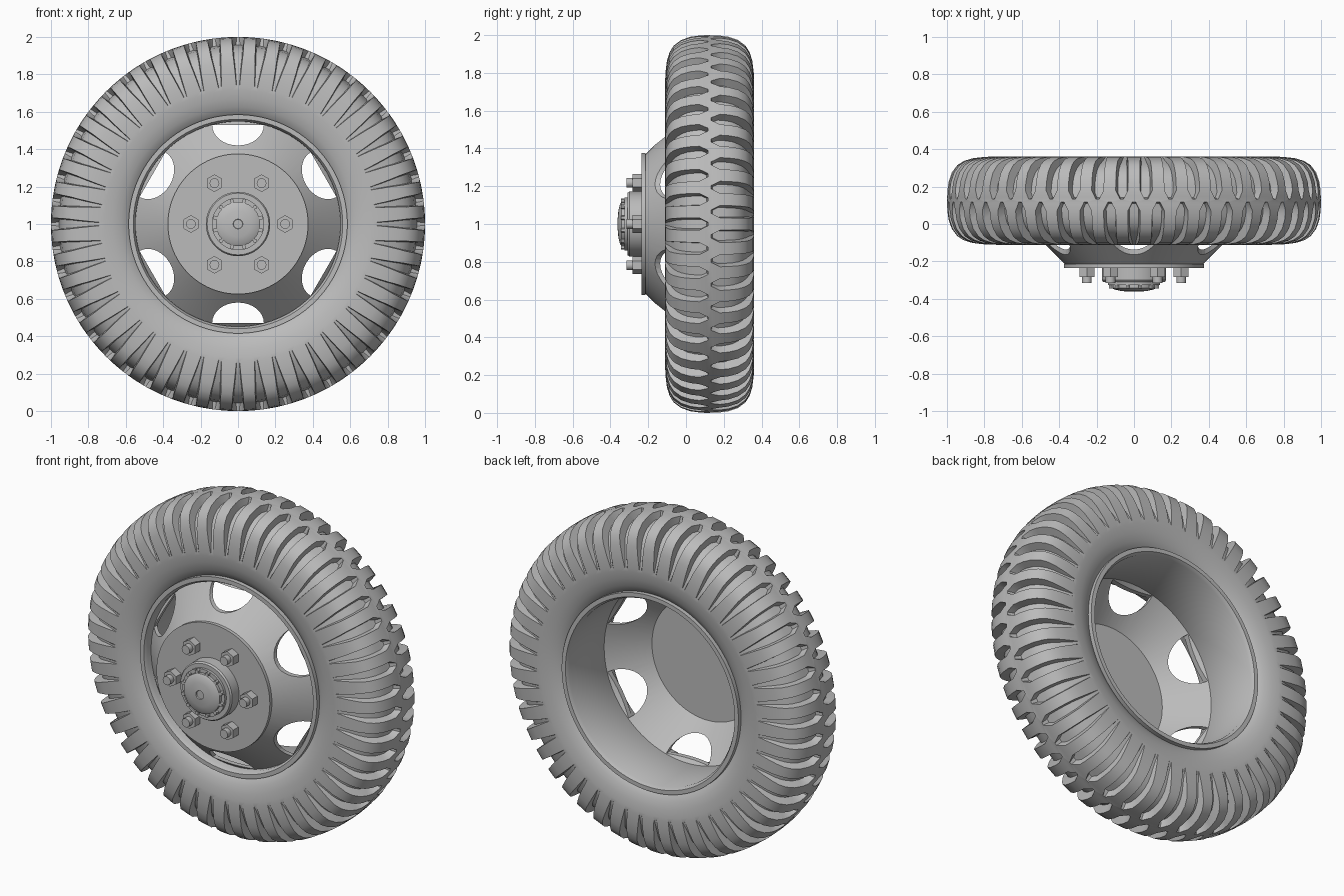
import bpy, bmesh, math
from math import pi, sin, cos
from mathutils import Matrix, Vector

old = bpy.data.objects.get("Cube")
if old:
    bpy.data.objects.remove(old, do_unlink=True)

GREY = (0.5, 0.5, 0.5, 1)
mat = bpy.data.materials.new("plain grey")
mat.use_nodes = True
mat.diffuse_color = GREY
mat.node_tree.nodes["Principled BSDF"].inputs["Base Color"].default_value = GREY

AXLE = Vector((0, 0, 1))
TYRE_Y = 0.125


def finish(bm, name, smooth=True):
    bmesh.ops.remove_doubles(bm, verts=bm.verts, dist=1e-5)
    bmesh.ops.recalc_face_normals(bm, faces=bm.faces)
    me = bpy.data.meshes.new(name)
    bm.to_mesh(me)
    bm.free()
    me.materials.append(mat)
    ob = bpy.data.objects.new(name, me)
    bpy.context.collection.objects.link(ob)
    if smooth:
        select(ob)
        bpy.ops.object.shade_smooth_by_angle(angle=math.radians(32))
    return ob


def select(ob):
    bpy.ops.object.select_all(action='DESELECT')
    ob.select_set(True)
    bpy.context.view_layer.objects.active = ob


def polar(r, a, y):
    return AXLE + Vector((r * sin(a), y, r * cos(a)))


def skin(bm, rings, closed):
    n = len(rings[0])
    count = len(rings) if closed else len(rings) - 1
    for i in range(count):
        a, b = rings[i], rings[(i + 1) % len(rings)]
        for k in range(n):
            m = (k + 1) % n
            bm.faces.new((a[k], a[m], b[m], b[k]))


def lathe(name, profile, steps=96, closed=False, smooth=True):
    """Spin (radius, y) points around the axle."""
    bm = bmesh.new()
    rings = [[bm.verts.new(polar(r, 2 * pi * k / steps, y)) for k in range(steps)]
             for r, y in profile]
    skin(bm, rings, closed)
    bmesh.ops.dissolve_degenerate(bm, dist=1e-6, edges=bm.edges)
    return finish(bm, name, smooth)


def stud(bm, radius, y_back, y_front, sides, ring_radius, angle):
    """Prism along the axle direction, placed on a bolt circle."""
    at = polar(ring_radius, angle, (y_back + y_front) / 2)
    m = Matrix.Translation(at) @ Matrix.Rotation(pi / 2, 4, 'X') @ Matrix.Rotation(pi / 2, 4, 'Z')
    m = m @ Matrix.Rotation(pi / 2, 4, 'Z')
    bmesh.ops.create_cone(bm, cap_ends=True, segments=sides, radius1=radius,
                          radius2=radius, depth=abs(y_front - y_back), matrix=m)


# Tyre: rows of (y offset, radius, groove half width in pitches, groove depth)
LUGS = 48
EVEN = (-3 / 8, -1 / 8, 1 / 8, 3 / 8)
ROWS = [
    (0.008, 1.0, 0.07, 0), (0.02, 1.0, 0.11, 0.042), (0.055, 0.998, 0.25, 0.046),
    (0.10, 0.992, 0.25, 0.048), (0.15, 0.975, 0.25, 0.05), (0.19, 0.945, 0.24, 0.05),
    (0.212, 0.91, 0.23, 0.045), (0.226, 0.865, 0.19, 0.035), (0.234, 0.80, 0.14, 0.022),
    (0.236, 0.735, 0.09, 0), (0.235, 0.715, 0, 0), (0.228, 0.67, 0, 0),
    (0.215, 0.625, 0, 0), (0.195, 0.59, 0, 0), (0.18, 0.575, 0, 0),
]


def tyre_ring(bm, row, side):
    y, r, w, depth = row
    offs = (-w, -0.78 * w, 0.78 * w, w) if w else EVEN
    inward = Vector((-y, 0.79 - r)).normalized()
    ring = []
    for k in range(LUGS * 4):
        k2 = k if side < 0 else k - 2          # far side is staggered half a pitch
        i, j = k2 // 4, k2 % 4
        a = (i + offs[j] + (0.5 if side > 0 else 0)) * 2 * pi / LUGS
        d = depth if j in (1, 2) else 0
        ring.append(bm.verts.new(polar(r + inward.y * d, a, TYRE_Y + side * (y + inward.x * d))))
    return ring


bm = bmesh.new()
rings = [tyre_ring(bm, row, -1) for row in reversed(ROWS)]
rings.append(tyre_ring(bm, (0, 1.0, 0, 0), -1))
rings += [tyre_ring(bm, row, 1) for row in ROWS]
skin(bm, rings, True)
finish(bm, "tyre")

# Rim barrel with a lip on each side
lathe("rim", [(0.548, -0.07), (0.56, -0.09), (0.585, -0.09), (0.585, 0.34),
              (0.56, 0.34), (0.548, 0.32)], closed=True)

# Dished wheel disc
disc = lathe("wheel_disc", [(0, -0.235), (0.375, -0.235), (0.375, -0.215), (0.368, -0.215),
                            (0.552, -0.035), (0.552, -0.005), (0.362, -0.195), (0, -0.195)])

# Six D-shaped hand holes around the disc
bm = bmesh.new()
for h in range(6):
    turn = Matrix.Rotation(h * pi / 3, 4, 'Y')
    outline = [(0.138 * cos(t), 0.528 - 0.108 * sin(t)) for t in
               [pi * s / 16 for s in range(17)]]
    loops = [[bm.verts.new(AXLE + turn @ Vector((x, y, z))) for x, z in outline]
             for y in (-0.32, 0.06)]
    skin(bm, loops, False)
    for loop in loops:
        bm.faces.new(loop)
cutter = finish(bm, "hole_cutter", smooth=False)
cutter.hide_render = True
mod = disc.modifiers.new("holes", 'BOOLEAN')
mod.operation = 'DIFFERENCE'
mod.solver = 'EXACT'
mod.object = cutter
select(disc)
bpy.ops.object.modifier_apply(modifier=mod.name)
bpy.data.objects.remove(cutter, do_unlink=True)
bpy.ops.object.shade_smooth_by_angle(angle=math.radians(32))

# Hub with stepped flange and domed cap
lathe("hub", [(0, -0.22), (0.172, -0.22), (0.172, -0.30), (0.165, -0.31), (0.14, -0.31),
              (0.14, -0.325), (0, -0.325)], steps=48)
lathe("hub_cap", [(0, -0.32), (0.118, -0.32), (0.118, -0.342), (0.105, -0.35), (0.07, -0.358),
                  (0.026, -0.362), (0.024, -0.355), (0, -0.355)], steps=48)

# Small cap bolts
bm = bmesh.new()
for b in range(12):
    stud(bm, 0.012, -0.32, -0.345, 6, 0.128, (b + 0.5) * pi / 6)
finish(bm, "cap_bolts", smooth=False)

# Wheel nuts on their studs
bm = bmesh.new()
for b in range(6):
    angle = (b + 0.5) * pi / 3
    stud(bm, 0.047, -0.23, -0.283, 6, 0.252, angle)
    stud(bm, 0.026, -0.25, -0.315, 16, 0.252, angle)
finish(bm, "wheel_nuts")
